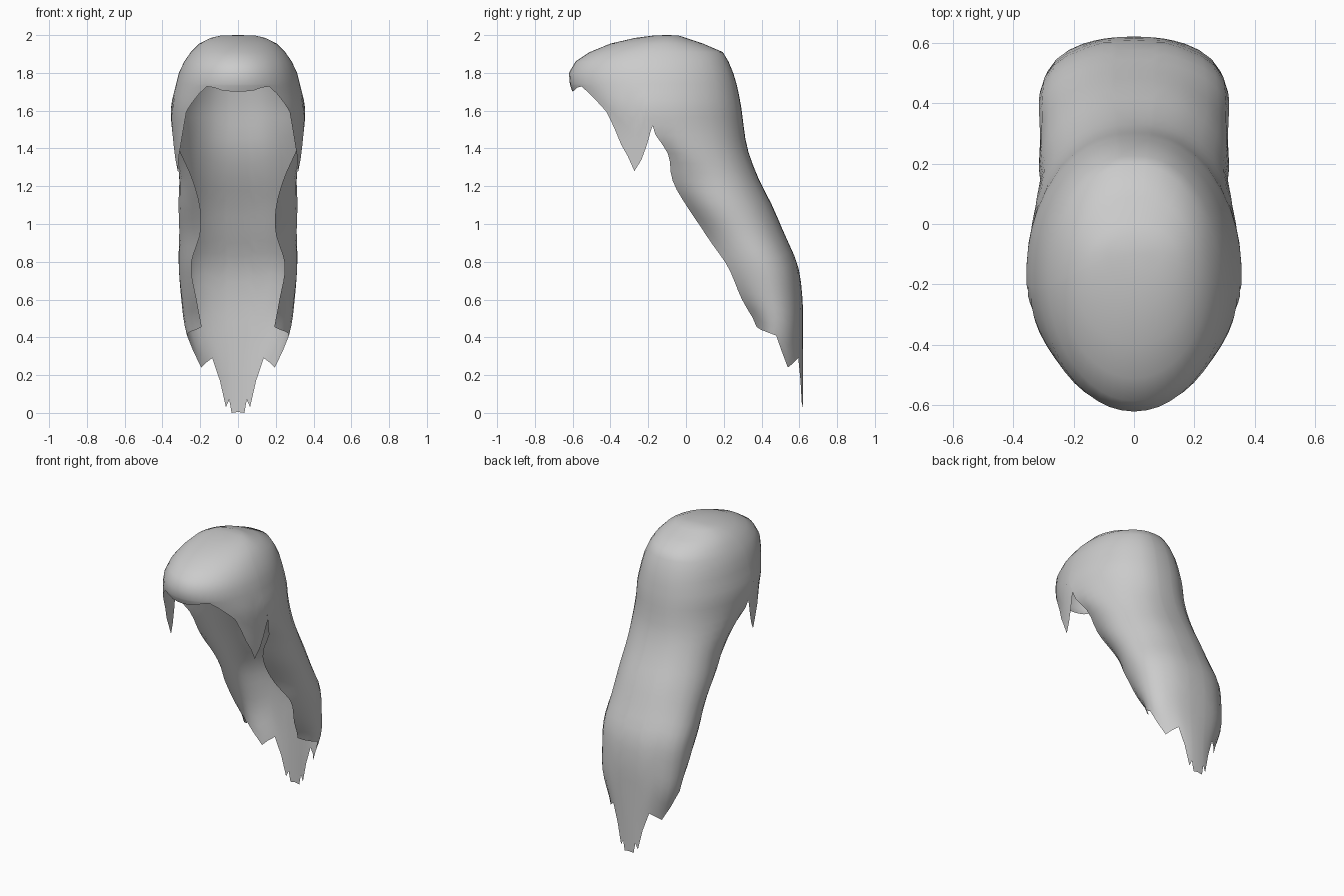
import bpy, bmesh, math

if "Cube" in bpy.data.objects:
    bpy.data.objects.remove(bpy.data.objects["Cube"])

# Section keys: z, back y, front y, widest y, half width, wrap angle (degrees)
CROWN = [(1.998, -.04, -.17, -.10, .09, 95), (1.985, .0, -.27, -.12, .145, 95),
         (1.955, .09, -.40, -.14, .205, 95), (1.91, .195, -.51, -.16, .25, 95),
         (1.86, .225, -.585, -.17, .285, 95), (1.80, .25, -.62, -.17, .313, 95),
         (1.74, .268, -.615, -.17, .328, 95), (1.62, .292, -.57, -.17, .355, 95),
         (1.52, .305, -.56, -.14, .352, 95)]
FRINGE = CROWN + [(1.40, .32, -.57, -.13, .345, 95), (1.25, .35, -.57, -.13, .335, 95)]
DRAPE = CROWN + [(1.40, .325, -.27, -.02, .335, 111), (1.25, .38, -.20, .12, .312, 128),
                 (1.10, .455, -.06, .20, .315, 140), (.95, .52, .04, .30, .311, 140),
                 (.78, .592, .105, .40, .315, 128), (.60, .617, .225, .45, .30, 133),
                 (.45, .619, .336, .48, .28, 137), (.24, .62, .33, .46, .22, 137),
                 (0, .62, .36, .50, .18, 137)]
# Lower edges: column position, z of the edge
DRAPE_EDGE = [(0, .005), (.063, 0), (.084, .07), (.127, .03), (.18, .17), (.24, .29),
              (.34, .265), (.44, .24), (.55, .33), (.66, .41), (.75, .42), (.83, .43),
              (.92, .44), (1, .455)]
FRINGE_EDGE = [(95, 1.52), (97, 1.49), (100, 1.42), (104, 1.34), (109, 1.28), (114, 1.36),
               (119, 1.42), (125, 1.51), (130, 1.595), (136, 1.64), (143, 1.69),
               (150, 1.728), (158, 1.722), (165, 1.708), (172, 1.703), (180, 1.70)]


def section(keys, z):
    """Smoothly interpolate the section values at height z."""
    z = max(min(z, keys[0][0]), keys[-1][0])
    i = next(k for k in range(len(keys) - 1) if z >= keys[k + 1][0])
    a, b = keys[i], keys[i + 1]
    p, n = keys[max(i - 1, 0)], keys[min(i + 2, len(keys) - 1)]
    h = b[0] - a[0]
    t = (z - a[0]) / h
    out = []
    for c in range(1, 6):
        m0 = (b[c] - p[c]) / (b[0] - p[0]) * h
        m1 = (n[c] - a[c]) / (n[0] - a[0]) * h
        out.append((2*t**3 - 3*t*t + 1) * a[c] + (t**3 - 2*t*t + t) * m0
                   + (3*t*t - 2*t**3) * b[c] + (t**3 - t*t) * m1)
    return out


def point(keys, z, u=None, deg=None):
    yb, yf, yc, w, wrap = section(keys, z)
    th = math.radians(u * wrap if deg is None else deg)
    s, c = math.sin(th), math.cos(th)
    x = w * max(s, 0) ** (.88 if c > 0 else 1)
    return (x if x > 1e-5 else 0, yc + c * ((yb - yc) if c > 0 else (yc - yf)), z)


def lerp_rows(a, b, n):
    return [a + (b - a) * k / n for k in range(1, n + 1)]


top_rows = [k[0] for k in CROWN[:7]]
bm = bmesh.new()


def sheet(columns):
    """Skin neighbouring columns of points and close them at the crown."""
    cols = [[bm.verts.new(p) for p in col] for col in columns]
    pole = bm.verts.new((0, -.10, 2.0))
    for a, b in zip(cols, cols[1:]):
        bm.faces.new((pole, a[0], b[0]))
        for k in range(len(a) - 1):
            bm.faces.new((a[k], a[k + 1], b[k + 1], b[k]))


# Long back drape
sheet([[point(DRAPE, z, u=u) for z in
        top_rows + lerp_rows(1.74, 1.52, 5) + lerp_rows(1.52, e, 22)]
       for u, e in DRAPE_EDGE])
# Front fringe and side lock
sheet([[point(FRINGE, z, deg=d) for z in top_rows + lerp_rows(1.74, e, 5)]
       for d, e in FRINGE_EDGE])

# Mirror to the other side and weld
geom = bm.verts[:] + bm.edges[:] + bm.faces[:]
copy = bmesh.ops.duplicate(bm, geom=geom)["geom"]
for v in copy:
    if isinstance(v, bmesh.types.BMVert):
        v.co.x = -v.co.x
bmesh.ops.reverse_faces(bm, faces=[f for f in copy if isinstance(f, bmesh.types.BMFace)])
bmesh.ops.remove_doubles(bm, verts=bm.verts[:], dist=.0005)
bmesh.ops.recalc_face_normals(bm, faces=bm.faces[:])
bm.normal_update()
if max(bm.faces, key=lambda f: f.calc_center_median().z).normal.z < 0:
    bmesh.ops.reverse_faces(bm, faces=bm.faces[:])

mesh = bpy.data.meshes.new("long_hair")
bm.to_mesh(mesh)
bm.free()
hair = bpy.data.objects.new("long_hair", mesh)
bpy.context.collection.objects.link(hair)
grey = bpy.data.materials.new("hair_grey")
grey.diffuse_color = (.6, .6, .6, 1)
grey.use_nodes = True
grey.node_tree.nodes["Principled BSDF"].inputs["Base Color"].default_value = grey.diffuse_color
mesh.materials.append(grey)
mesh.polygons.foreach_set("use_smooth", [True] * len(mesh.polygons))
